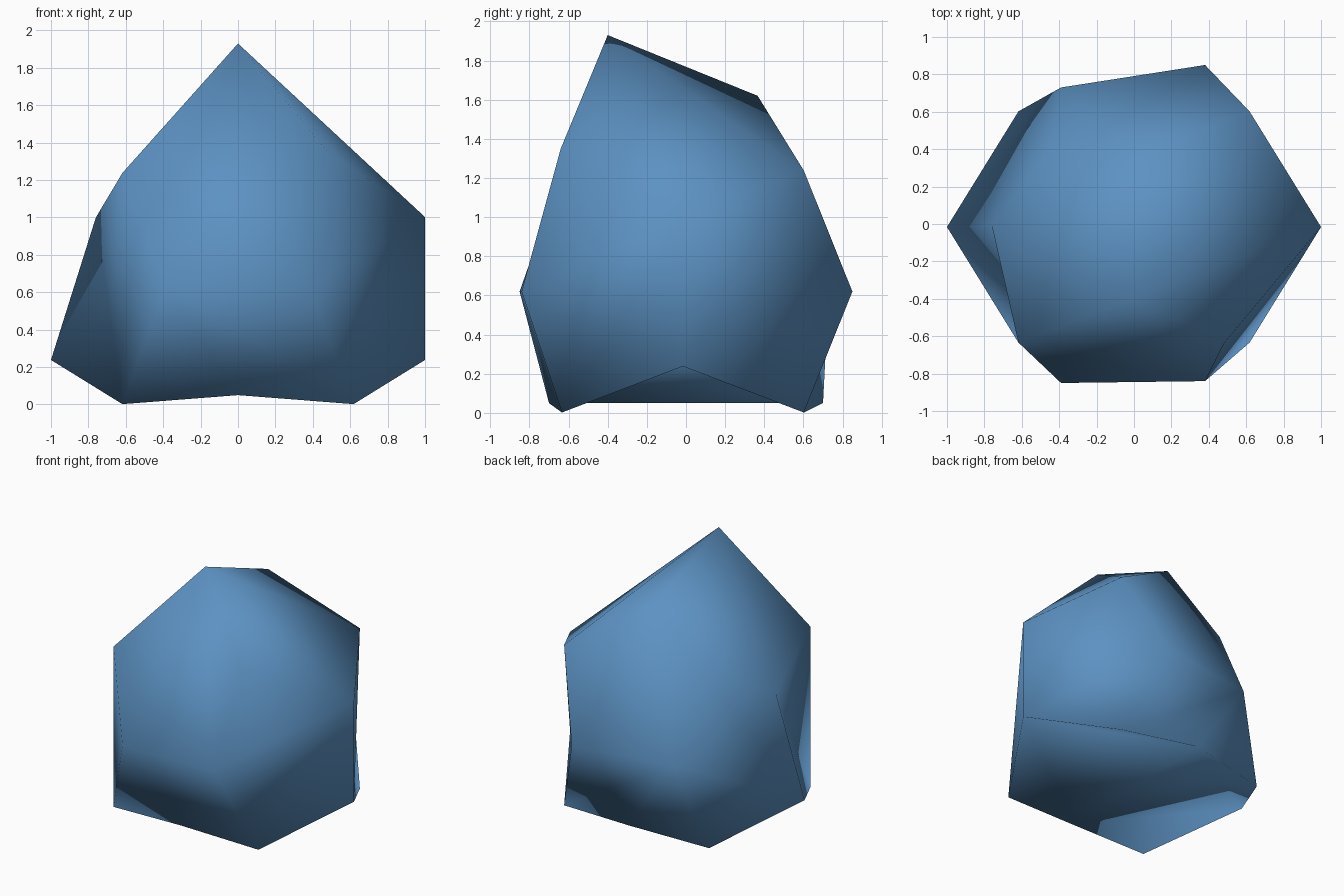
import bpy, bmesh
from itertools import product
from mathutils import Vector

cube = bpy.data.objects.get("Cube")
if cube:
    bpy.data.objects.remove(cube, do_unlink=True)

# Stone colour
blue = bpy.data.materials.new("stone_blue")
blue.use_nodes = True
colour = (0.107, 0.285, 0.54, 1)
blue.diffuse_color = colour
blue.node_tree.nodes["Principled BSDF"].inputs["Base Color"].default_value = colour

# Regular twelve-sided body: cube corners plus three crossed rectangles
A, B = 0.618, 0.382
bm = bmesh.new()
for s in product((-1, 1), repeat=3):
    bm.verts.new(Vector(s) * A)
for s, t in product((-1, 1), repeat=2):
    bm.verts.new((0, s * B, t))
    bm.verts.new((s * B, t, 0))
    bm.verts.new((s, 0, t * B))
bmesh.ops.convex_hull(bm, input=bm.verts[:])
bmesh.ops.dissolve_limit(bm, angle_limit=0.1, verts=bm.verts[:], edges=bm.edges[:])
bmesh.ops.recalc_face_normals(bm, faces=bm.faces[:])


def corner(*place):
    return min(bm.verts, key=lambda v: (v.co - Vector(place)).length)


# Named corners (left is +x, front is -y)
peak, ridge_back = corner(0, -B, 1), corner(0, B, 1)
base_front, base_back = corner(0, -B, -1), corner(0, B, -1)
left_up, left_low = corner(1, 0, B), corner(1, 0, -B)
right_up, right_low = corner(-1, 0, B), corner(-1, 0, -B)
left_shoulder, right_shoulder = corner(A, -A, A), corner(-A, -A, A)
back_left_shoulder, back_right_shoulder = corner(A, A, A), corner(-A, A, A)
back_left_foot, right_foot = corner(A, A, -A), corner(-A, -A, -A)
waist_back_left, waist_back_right = corner(B, 1, 0), corner(-B, 1, 0)
waist_front_left, waist_front_right = corner(B, -1, 0), corner(-B, -1, 0)

# Creases: each hub corner folds a face towards two far corners
creases = [
    (peak, left_up, back_left_shoulder),
    (left_low, base_front, base_back),
    (right_low, base_front, base_back),
    (right_foot, right_shoulder, right_up),
    (right_low, back_right_shoulder, waist_back_right),
    (waist_back_right, base_back, back_left_foot),
]
for hub, *ends in creases:
    for end in ends:
        bmesh.ops.connect_verts(bm, verts=[hub, end])

# Corners chipped or pulled out of the regular shape
bmesh.ops.translate(bm, verts=bm.verts[:], vec=(0, -0.016, 0.62))
moves = [
    (peak, (0, -0.40, 1.93)),
    (base_back, (0, 0.70, 0.05)),
    (base_front, (0, -0.70, 0.05)),
    (right_up, (-0.76, -0.01, 1.0)),
    (left_shoulder, (0.48, -0.64, 1.35)),
    (back_right_shoulder, (-0.44, 0.41, 1.23)),
    (waist_back_left, (0.38, 0.85, 0.62)),
    (waist_back_right, (-0.39, 0.73, 0.63)),
    (waist_front_left, (0.38, -0.84, 0.62)),
    (waist_front_right, (-0.39, -0.85, 0.62)),
]
for vert, place in moves:
    vert.co = place
for f in bm.faces:
    f.smooth = True

mesh = bpy.data.meshes.new("rock")
bm.to_mesh(mesh)
bm.free()
mesh.materials.append(blue)
rock = bpy.data.objects.new("rock", mesh)
bpy.context.collection.objects.link(rock)
